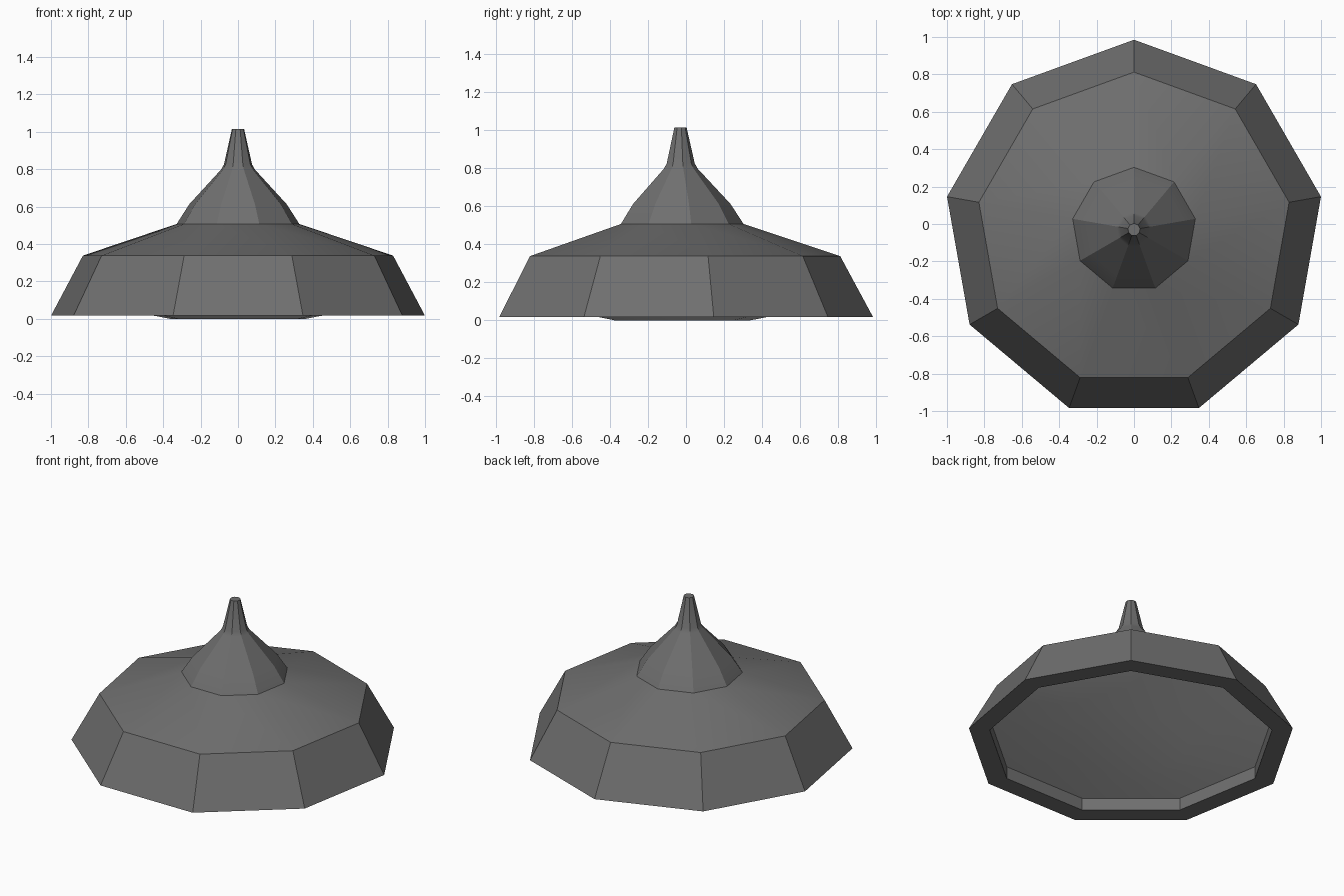
import bpy, bmesh
from math import sin, cos, pi, radians

if "Cube" in bpy.data.objects:
    bpy.data.objects.remove(bpy.data.objects["Cube"])

SIDES = 9
CENTRE_Y = -0.03


def material(name, grey):
    mat = bpy.data.materials.new(name)
    mat.diffuse_color = (grey, grey, grey, 1)
    mat.use_nodes = True
    mat.node_tree.nodes["Principled BSDF"].inputs["Base Color"].default_value = mat.diffuse_color
    return mat


def lathe(name, profile, mat, angle=30, cap_start=False, cap_end=False):
    """Revolve (radius, z) points into a nine-sided part with a corner at +y."""
    bm = bmesh.new()
    rings = []
    for r, z in profile:
        rings.append([bm.verts.new((r * sin(2 * pi * i / SIDES),
                                    CENTRE_Y + r * cos(2 * pi * i / SIDES), z))
                      for i in range(SIDES)])
    for a, b in zip(rings, rings[1:]):
        for i in range(SIDES):
            j = (i + 1) % SIDES
            bm.faces.new((a[i], b[i], b[j], a[j]))
    if cap_start:
        bm.faces.new(rings[0])
    if cap_end:
        bm.faces.new(rings[-1][::-1])
    bm.normal_update()
    me = bpy.data.meshes.new(name)
    bm.to_mesh(me)
    bm.free()
    me.materials.append(mat)
    ob = bpy.data.objects.new(name, me)
    bpy.context.collection.objects.link(ob)
    bpy.ops.object.select_all(action='DESELECT')
    ob.select_set(True)
    bpy.context.view_layer.objects.active = ob
    bpy.ops.object.shade_smooth_by_angle(angle=radians(angle))
    return ob


dark = material("dark_metal", 0.16)
pale = material("pale_glass", 0.85)

# Lamp shade: inner lip, flat rim, sloped skirt, shallow roof
lathe("shade", [(0.885, 0.10), (0.885, 0.017), (1.015, 0.017),
                (0.842, 0.338), (0.333, 0.507)], dark)

# Conical cap flowing into a tapered stem with a closed tip: facets stay crisp
lathe("cap_and_stem", [(0.333, 0.507), (0.265, 0.612), (0.092, 0.798),
                       (0.076, 0.826), (0.033, 1.016)],
      dark, angle=20, cap_end=True)

# Shallow diffuser dish closing the underside
lathe("diffuser", [(0.37, 0.0), (0.885, 0.10)], pale, cap_start=True)
